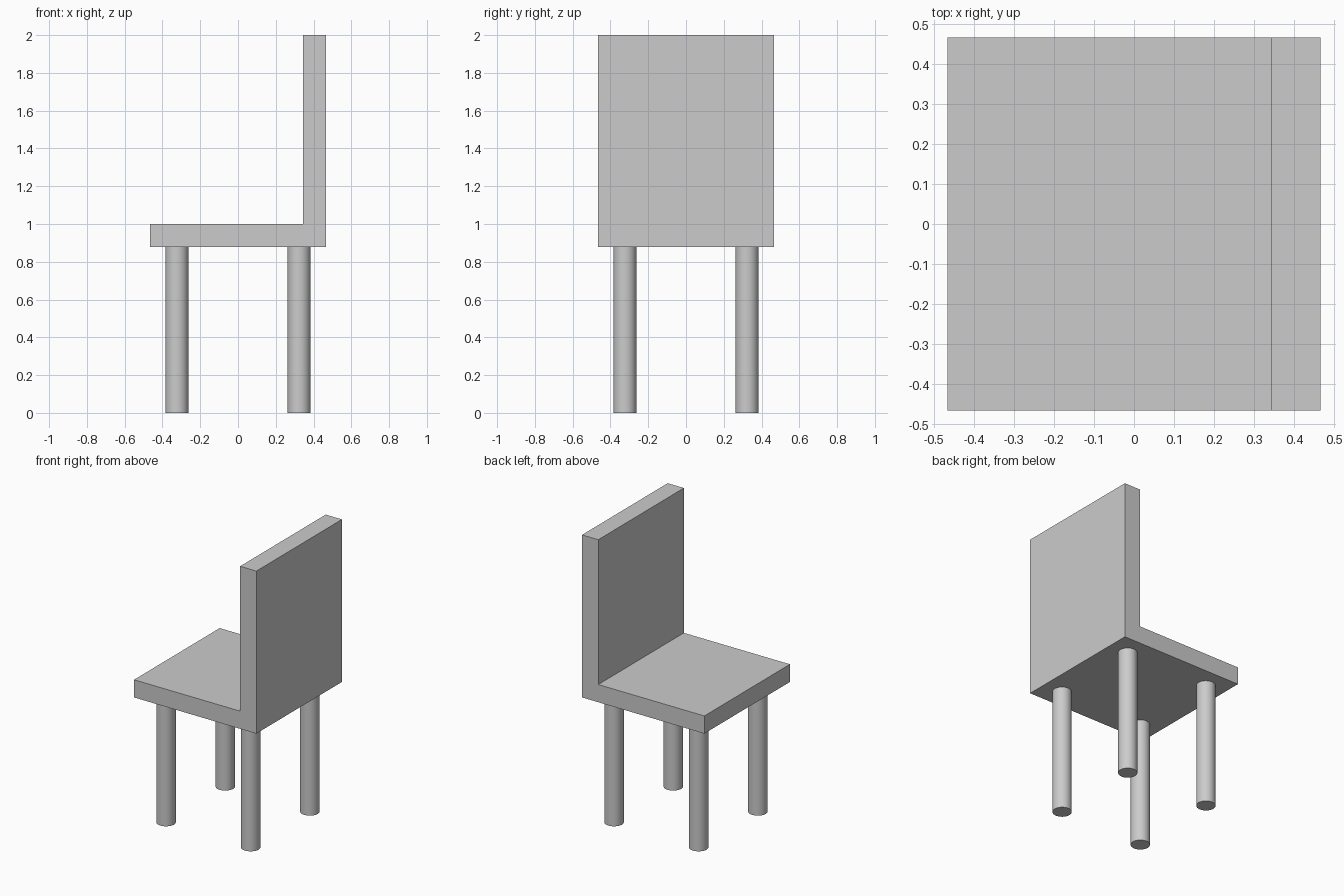
import bpy
import bmesh
import math

cube = bpy.data.objects.get("Cube")
if cube:
    bpy.data.objects.remove(cube, do_unlink=True)

HALF = 0.467        # half width of the seat
BACK_X = 0.343      # inner face of the backrest
SEAT_LOW, SEAT_TOP, TOP = 0.878, 1.0, 2.0
LEG_OFFSET, LEG_RADIUS = 0.323, 0.061

# Single plain grey
grey = bpy.data.materials.new("light_grey")
grey.use_nodes = True
colour = (0.6, 0.6, 0.6, 1)
grey.diffuse_color = colour
grey.node_tree.nodes["Principled BSDF"].inputs["Base Color"].default_value = colour

# Seat and backrest: one L-shaped profile pushed through the depth
profile = [(-HALF, SEAT_LOW), (HALF, SEAT_LOW), (HALF, TOP),
           (BACK_X, TOP), (BACK_X, SEAT_TOP), (-HALF, SEAT_TOP)]
bm = bmesh.new()
face = bm.faces.new([bm.verts.new((x, -HALF, z)) for x, z in profile])
extruded = bmesh.ops.extrude_face_region(bm, geom=[face])["geom"]
bmesh.ops.translate(bm, vec=(0, 2 * HALF, 0),
                    verts=[v for v in extruded if isinstance(v, bmesh.types.BMVert)])
bmesh.ops.recalc_face_normals(bm, faces=bm.faces)
mesh = bpy.data.meshes.new("seat_and_backrest")
bm.to_mesh(mesh)
bm.free()
mesh.materials.append(grey)
seat = bpy.data.objects.new("seat_and_backrest", mesh)
bpy.context.collection.objects.link(seat)

# Four round legs
for x_name, sx in (("right", -1), ("left", 1)):
    for y_name, sy in (("front", -1), ("back", 1)):
        bpy.ops.mesh.primitive_cylinder_add(
            vertices=48, radius=LEG_RADIUS, depth=SEAT_LOW,
            location=(sx * LEG_OFFSET, sy * LEG_OFFSET, SEAT_LOW / 2))
        leg = bpy.context.object
        leg.name = f"{y_name}_{x_name}_leg"
        leg.data.materials.append(grey)
        bpy.ops.object.shade_smooth_by_angle(angle=math.radians(30))
